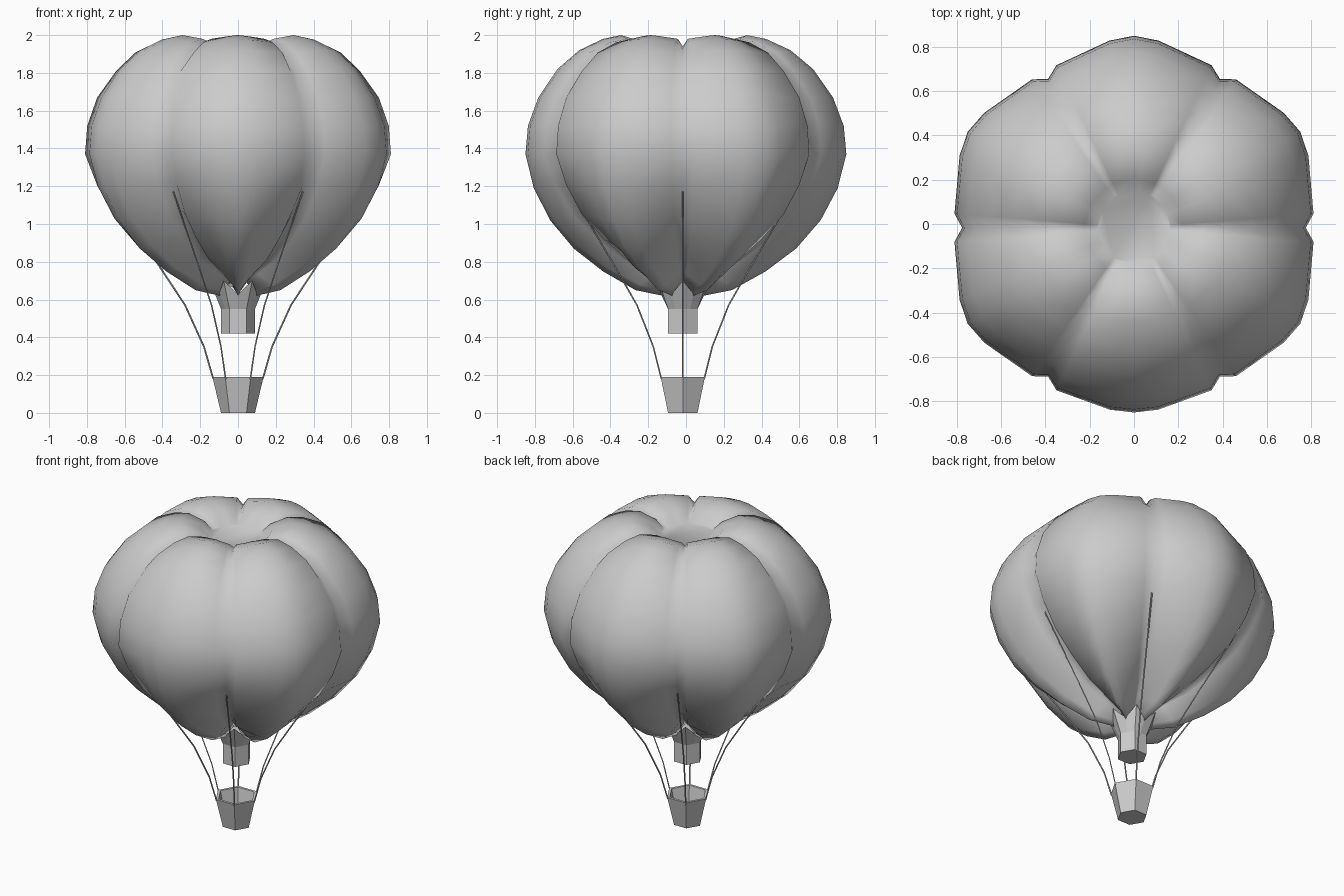
import bpy, bmesh, math

if "Cube" in bpy.data.objects:
    bpy.data.objects.remove(bpy.data.objects["Cube"])

CY = -0.017  # the axis sits slightly forward of the bounding box centre


def polar(r, deg, z):
    a = math.radians(deg)
    return (r * math.cos(a), CY + r * math.sin(a), z)


def skin(name, rings, smooth=False):
    """Skin equal-length rings of points and cap both ends."""
    bm = bmesh.new()
    loops = [[bm.verts.new(p) for p in ring] for ring in rings]
    n = len(loops[0])
    for lo, hi in zip(loops, loops[1:]):
        for i in range(n):
            j = (i + 1) % n
            bm.faces.new((lo[i], lo[j], hi[j], hi[i]))
    bm.faces.new(loops[0][::-1])
    bm.faces.new(loops[-1])
    bmesh.ops.recalc_face_normals(bm, faces=bm.faces)
    for f in bm.faces:
        f.smooth = smooth
    me = bpy.data.meshes.new(name)
    bm.to_mesh(me)
    bm.free()
    ob = bpy.data.objects.new(name, me)
    bpy.context.collection.objects.link(ob)
    return ob


def hexagon(r, z):
    return [polar(r, 60 * i, z) for i in range(6)]


# Envelope: six lobes blended between a crest profile and a groove profile
crest = [(.11, .62), (.26, .65), (.44, .75), (.60, .87), (.73, 1.02), (.82, 1.19),
         (.866, 1.37), (.852, 1.52), (.795, 1.67), (.69, 1.82), (.57, 1.92),
         (.44, 1.98), (.34, 2.0), (.22, 1.965), (.165, 1.905)]
groove = [(.07, .71), (.17, .76), (.32, .84), (.46, .94), (.59, 1.07), (.70, 1.22),
          (.775, 1.37), (.765, 1.52), (.715, 1.67), (.62, 1.80), (.50, 1.88),
          (.40, 1.925), (.31, 1.94), (.22, 1.925), (.165, 1.905)]
columns = [(0, 0), (4.5, .41), (22.5, .84), (30, 1), (37.5, .84), (55.5, .41)]
rings = []
for level, ((rc, zc), (rg, zg)) in enumerate(zip(crest, groove)):
    # grooves open out near the mouth and pinch together near the crown
    power = 1.8 if level < 2 else 1.3 if level < 4 else .45 if level > 9 else 1
    ring = []
    for lobe in range(6):
        for ang, w in columns:
            w2 = w ** power
            r = rg + (rc - rg) * w2
            if lobe == 4:  # the front lobe is a little flatter
                r *= 1 - .038 * max(0, (w - .41) / .59)
            ring.append(polar(r, lobe * 60 + ang, zg + (zc - zg) * w2))
    rings.append(ring)
skin("envelope", rings, smooth=True)

# Mouth: hexagonal tube with a pointed collar reaching up into the grooves
tube_low = [polar(.09 if i % 2 == 0 else .078, 30 * i, .42) for i in range(12)]
tube_top = [(x, y, .55) for x, y, z in tube_low]
collar = [polar(.15, 30 * i, .70) if i % 2 == 0 else polar(.116, 30 * i, .63)
          for i in range(12)]
skin("mouth_tube", [tube_low, tube_top, collar])

# Basket: open hexagonal tub with thick walls
skin("basket", [hexagon(.09, 0), hexagon(.135, .19), hexagon(.117, .19), hexagon(.08, .025)])

# Ropes: one in line with each groove
path = [(.131, .18), (.18, .35), (.28, .57), (.415, .775), (.685, 1.17)]
ropes = bpy.data.curves.new("ropes", 'CURVE')
ropes.dimensions = '3D'
ropes.bevel_depth = .0045
ropes.bevel_resolution = 0
ropes.use_fill_caps = True
for k in range(6):
    s = ropes.splines.new('POLY')
    s.points.add(len(path) - 1)
    for p, (r, z) in zip(s.points, path):
        p.co = (*polar(r, 60 * k, z), 1)
bpy.context.collection.objects.link(bpy.data.objects.new("ropes", ropes))
